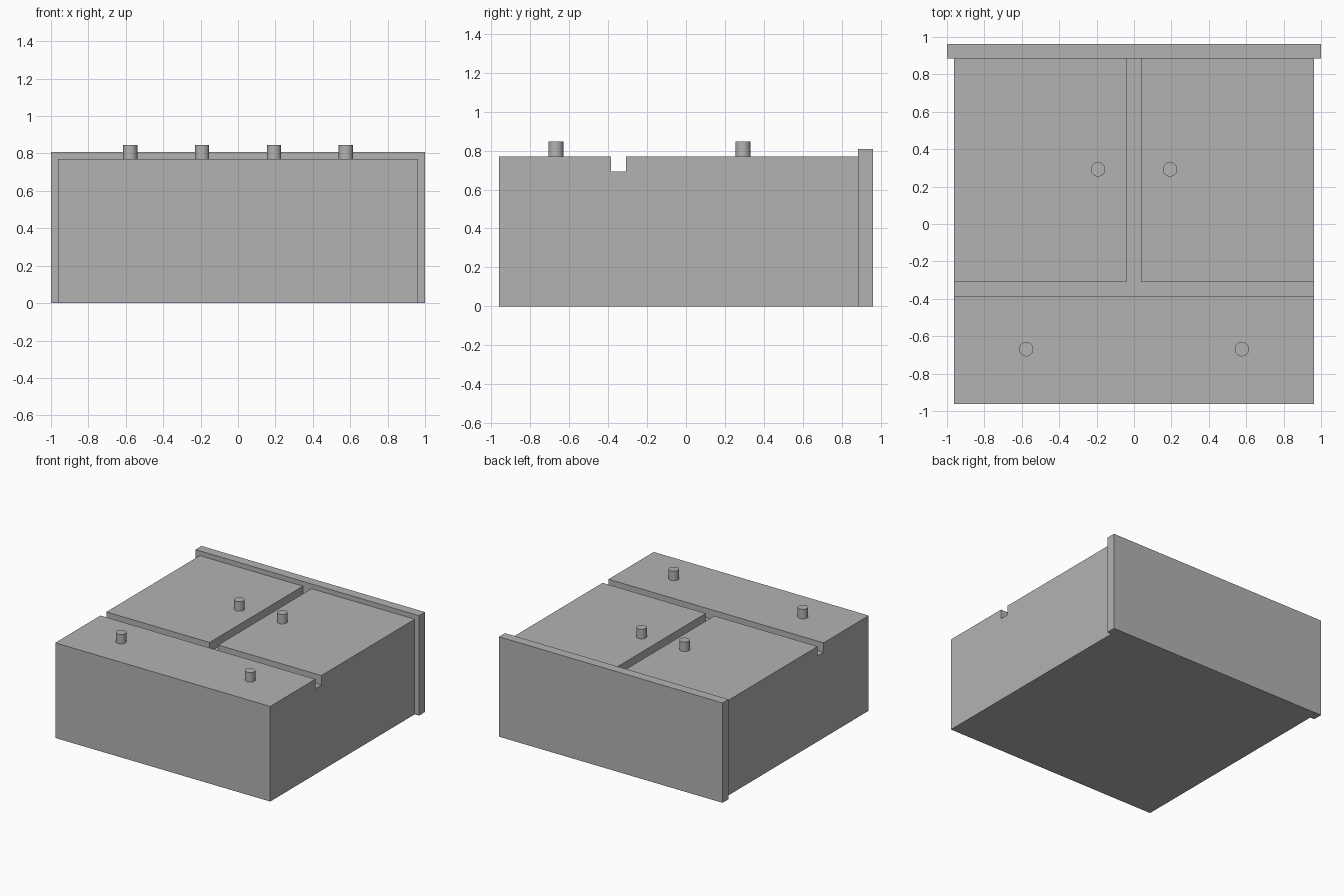
import bpy

if "Cube" in bpy.data.objects:
    bpy.data.objects.remove(bpy.data.objects["Cube"], do_unlink=True)

U = 1 / 26                      # one design unit
WIDTH, HEIGHT = 25 * U, 20 * U  # half width and depth of the carcass
JOINT = 23 * U                  # where the carcass meets the top board

grey = bpy.data.materials.new("plain grey")
grey.use_nodes = True
colour = (0.45, 0.45, 0.45, 1)
grey.diffuse_color = colour
grey.node_tree.nodes["Principled BSDF"].inputs["Base Color"].default_value = colour


def box(name, low, high):
    """Axis-aligned box between two corners."""
    centre = [(a + b) / 2 for a, b in zip(low, high)]
    bpy.ops.mesh.primitive_cube_add(size=1, location=centre)
    ob = bpy.context.object
    ob.name = name
    ob.scale = [b - a for a, b in zip(low, high)]
    bpy.ops.object.transform_apply(location=True, rotation=False, scale=True)
    ob.data.materials.append(grey)
    return ob


def cut(target, cutter):
    """Subtract the cutter from the target and discard it."""
    cutter.hide_render = True
    mod = target.modifiers.new("groove", "BOOLEAN")
    mod.operation = "DIFFERENCE"
    mod.solver = "EXACT"
    mod.object = cutter
    bpy.context.view_layer.objects.active = target
    bpy.ops.object.modifier_apply(modifier=mod.name)
    bpy.data.objects.remove(cutter, do_unlink=True)


# Cabinet lying on its back, with gaps between drawer and doors
cabinet = box("cabinet_body", (-WIDTH, -WIDTH, 0), (WIDTH, JOINT, HEIGHT))
floor = 18 * U
cut(cabinet, box("drawer_gap", (-2, -10 * U, floor), (2, -8 * U, 1)))
cut(cabinet, box("door_gap", (-U, -9 * U, floor), (U, 2, 1)))

# Overhanging top board
box("top_board", (-1, JOINT, 0), (1, WIDTH, 21 * U))

# Mirrored knobs on the drawer and the doors
for part, x, y in (("drawer", 15 * U, -17.4 * U), ("door", 5 * U, 7.6 * U)):
    for side, sign in (("left", 1), ("right", -1)):
        bpy.ops.mesh.primitive_cylinder_add(
            vertices=32, radius=U, depth=2 * U, location=(sign * x, y, HEIGHT + U))
        knob = bpy.context.object
        knob.name = f"{part}_knob_{side}"
        knob.data.materials.append(grey)
        bpy.ops.object.shade_smooth_by_angle()
